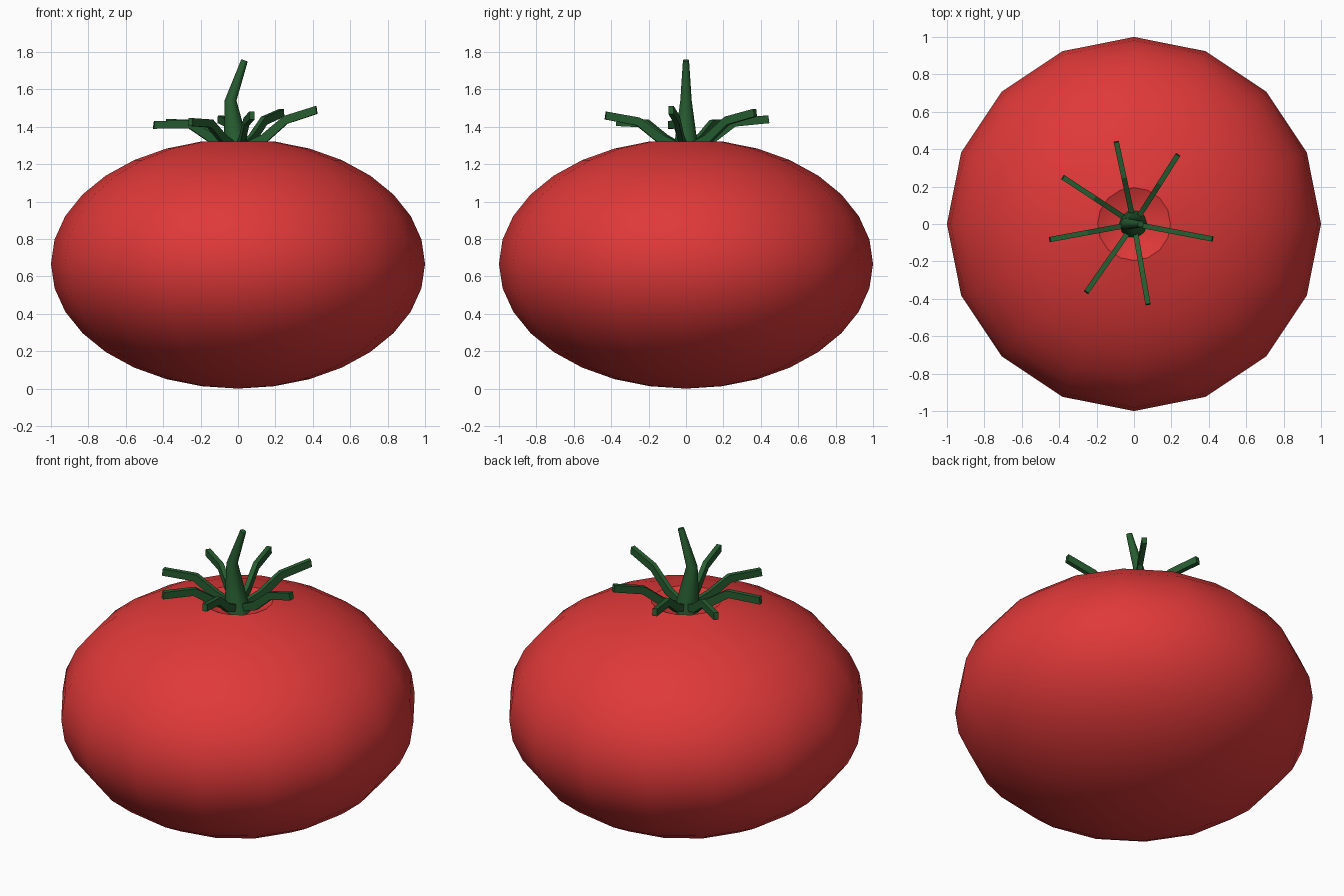
import bpy, bmesh, math
from mathutils import Vector

if "Cube" in bpy.data.objects:
    bpy.data.objects.remove(bpy.data.objects["Cube"])


def material(name, rgb):
    m = bpy.data.materials.new(name)
    m.diffuse_color = (*rgb, 1)
    m.use_nodes = True
    m.node_tree.nodes["Principled BSDF"].inputs["Base Color"].default_value = m.diffuse_color
    return m


RED = material("ripe_red", (0.74, 0.04, 0.04))
GREEN = material("stalk_green", (0.02, 0.11, 0.03))


def add_rings(bm, rings):
    """Bridge equal-sized rings of points into a capped tube."""
    loops = [[bm.verts.new(p) for p in ring] for ring in rings]
    for a, b in zip(loops, loops[1:]):
        n = len(a)
        for i in range(n):
            bm.faces.new((a[i], a[(i + 1) % n], b[(i + 1) % n], b[i]))
    bm.faces.new(loops[0])
    bm.faces.new(loops[-1])


def finish(bm, name, mat, angle):
    bmesh.ops.recalc_face_normals(bm, faces=bm.faces)
    me = bpy.data.meshes.new(name)
    bm.to_mesh(me)
    bm.free()
    me.materials.append(mat)
    ob = bpy.data.objects.new(name, me)
    bpy.context.collection.objects.link(ob)
    bpy.ops.object.select_all(action='DESELECT')
    ob.select_set(True)
    bpy.context.view_layer.objects.active = ob
    bpy.ops.object.shade_smooth_by_angle(angle=math.radians(angle))
    return ob


# Fruit: squashed 16-sided sphere with its top pole pushed in
bm = bmesh.new()
bmesh.ops.create_uvsphere(bm, u_segments=16, v_segments=16, radius=1)
for v in bm.verts:
    if v.co.z > 0.999:
        v.co.z = 0.84
    v.co.z = 0.667 + 0.667 * v.co.z
finish(bm, "fruit", RED, 26)

# Stem: tapered and bent; each row is x, z, radius, end tilt
bm = bmesh.new()
stem = [(0.0, 1.22, 0.082, 0), (-0.01, 1.31, 0.065, 0),
        (-0.04, 1.54, 0.032, 0), (0.035, 1.755, 0.017, -0.35)]
add_rings(bm, [[(x + r * math.cos(t), r * math.sin(t), z + tilt * r * math.cos(t))
                for t in (math.tau * i / 10 for i in range(10))]
               for x, z, r, tilt in stem])
finish(bm, "stem", GREEN, 40)

# Sepals: seven bent square bars radiating from the stem; tip x, y, z
tips = [(0.42, -0.08, 1.49), (0.235, 0.37, 1.475), (-0.095, 0.44, 1.44),
        (-0.38, 0.25, 1.42), (-0.45, -0.083, 1.41), (-0.255, -0.365, 1.425),
        (0.075, -0.43, 1.46)]
bm = bmesh.new()
for x, y, z in tips:
    out = Vector((x, y, 0))
    reach = out.length
    out.normalize()
    side = Vector((-out.y, out.x, 0)) * 0.014
    up = Vector((0, 0, 1))
    knee = 1.425 + (z - 1.45) * 0.3
    path = [(0.03, 1.29, 0), (0.14, 1.335, -0.012), (0.26, knee, -0.008),
            (reach, z, -0.003)]
    rings = []
    for r, h, lean in path:
        c = out * r + up * h
        t = up * 0.021 + out * lean
        rings.append([c + side + t, c - side + t, c - side - t, c + side - t])
    add_rings(bm, rings)
finish(bm, "sepals", GREEN, 25)
